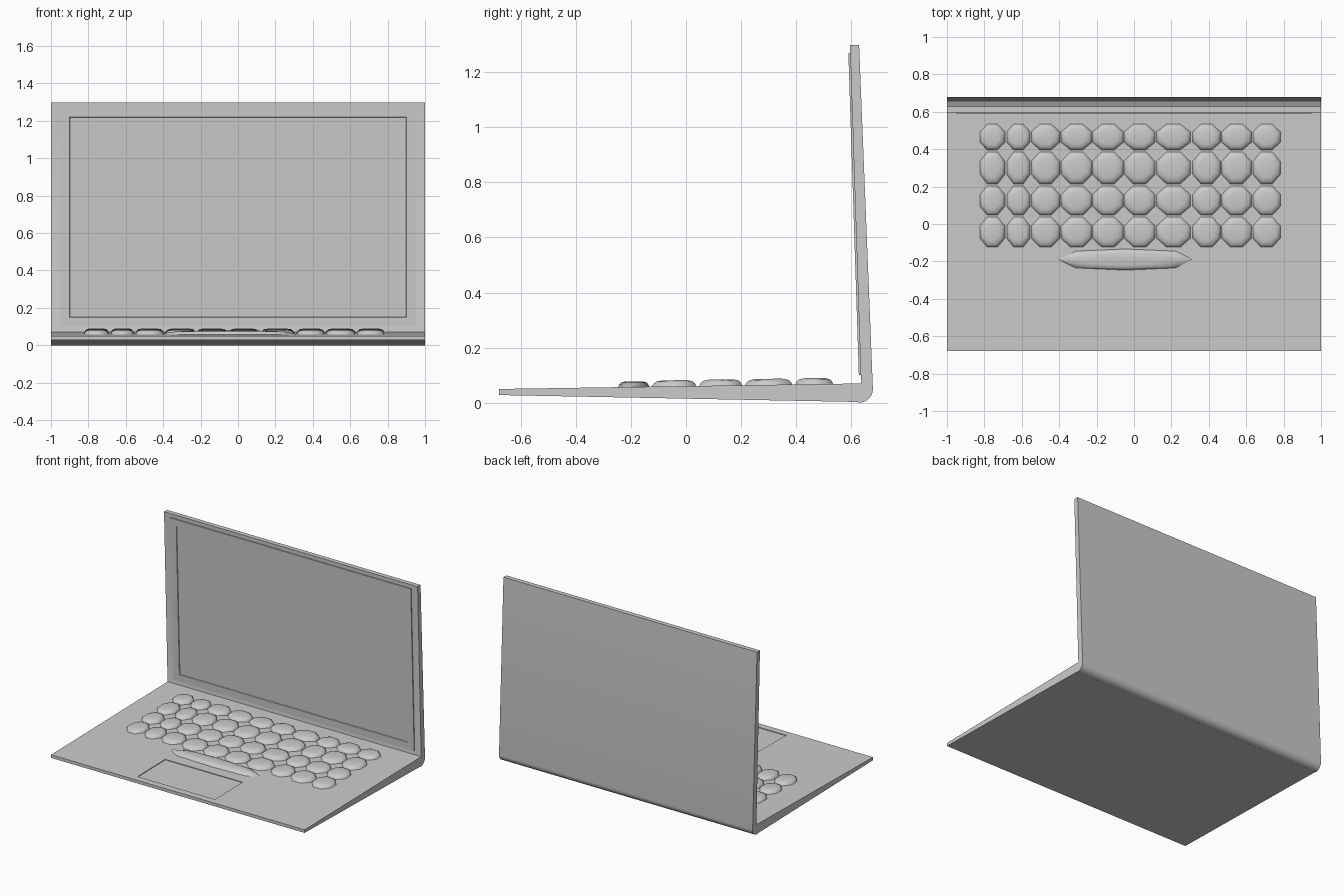
import bpy, bmesh, math
from mathutils import Matrix, Vector

if "Cube" in bpy.data.objects:
    bpy.data.objects.remove(bpy.data.objects["Cube"])


def finish(bm, name, smooth=None):
    bmesh.ops.recalc_face_normals(bm, faces=bm.faces[:])
    me = bpy.data.meshes.new(name)
    bm.to_mesh(me)
    bm.free()
    ob = bpy.data.objects.new(name, me)
    bpy.context.collection.objects.link(ob)
    if smooth:
        bpy.ops.object.select_all(action='DESELECT')
        ob.select_set(True)
        bpy.context.view_layer.objects.active = ob
        bpy.ops.object.shade_smooth_by_angle(angle=math.radians(smooth))
    return ob


def extrude_x(name, profile, x0, x1, smooth=None):
    """Closed (y, z) profile swept along x."""
    bm = bmesh.new()
    f = bm.faces.new([bm.verts.new((x0, y, z)) for y, z in profile])
    r = bmesh.ops.extrude_face_region(bm, geom=[f])
    vs = [g for g in r['geom'] if isinstance(g, bmesh.types.BMVert)]
    bmesh.ops.translate(bm, verts=vs, vec=(x1 - x0, 0, 0))
    return finish(bm, name, smooth)


def deck_z(y):
    return 0.05 + (y + 0.68) / 1.315 * 0.02


# Wedge-shaped base
base = extrude_x("base", [(-0.678, 0.028), (-0.678, 0.05), (0.635, 0.07),
                          (0.622, 0.003)], -1, 1)

# Shallow trackpad recess
d = 0.005
cut = extrude_x("trackpad_cutter", [
    (-0.63, deck_z(-0.63) - d), (-0.32, deck_z(-0.32) - d),
    (-0.32, 0.12), (-0.63, 0.12)], -0.35, 0.26)
mod = base.modifiers.new("trackpad", 'BOOLEAN')
mod.operation = 'DIFFERENCE'
mod.object = cut
mod.solver = 'EXACT'
bpy.context.view_layer.objects.active = base
bpy.ops.object.modifier_apply(modifier=mod.name)
bpy.data.objects.remove(cut)

# Upright lid with rounded hinge heel
heel = [(0.628 + 0.05 * math.sin(a), 0.05 - 0.05 * math.cos(a))
        for a in [i * math.pi / 14 for i in range(8)]]
heel = [(y, max(z, 0.0)) for y, z in heel]
extrude_x("lid", [(0.635, 0.07), (0.622, 0.003)] + heel +
          [(0.628, 1.297), (0.595, 1.297)], -1, 1, 30)

# Slightly raised bezel with inset display
p0, p1 = Vector((0, 0.635, 0.07)), Vector((0, 0.595, 1.297))
u = (p1 - p0).normalized()
n = Vector((0, -u.z, u.y))
bm = bmesh.new()
lo, hi, t = 0.03, 1.2, 0.007
bmesh.ops.create_cube(bm, size=1)
bmesh.ops.transform(bm, verts=bm.verts[:], matrix=Matrix.Translation(
    (0, 0, (lo + hi) / 2)) @ Matrix.Diagonal((1.9, 2 * t, hi - lo, 1)))
front = [f for f in bm.faces if f.normal.y < -0.5]
bmesh.ops.inset_region(bm, faces=front, thickness=0.07)
bmesh.ops.inset_region(bm, faces=front, thickness=0.003, depth=-0.004)
for v in bm.verts:
    v.co = p0 + Vector((v.co.x, 0, 0)) + u * v.co.z - n * v.co.y
finish(bm, "display_bezel")


def key(name, cx, cy, outline, height):
    """Domed cap made of shrinking rings of the outline."""
    bm = bmesh.new()
    rings = []
    for s, h in [(1.1, -0.004), (1.0, 0.45), (0.88, 0.8), (0.6, 1.0)]:
        rings.append([bm.verts.new((
            cx + x * s, cy + y * s,
            deck_z(cy + y * s) + (h * height if h > 0 else h))) for x, y in outline])
    k = len(outline)
    for a, b in zip(rings, rings[1:]):
        for i in range(k):
            bm.faces.new((a[i], a[(i + 1) % k], b[(i + 1) % k], b[i]))
    bm.faces.new(rings[-1])
    bm.faces.new(rings[0][::-1])
    finish(bm, name, 50)


# Keyboard: four rows of ten octagonal caps
cols = [(-0.757, 0.062), (-0.618, 0.058), (-0.473, 0.071), (-0.307, 0.077),
        (-0.139, 0.077), (0.03, 0.077), (0.211, 0.084), (0.388, 0.069),
        (0.548, 0.074), (0.709, 0.069)]
rows = [(0.465, 0.064), (0.3, 0.08), (0.126, 0.073), (-0.043, 0.075)]
r8 = 1 / math.cos(math.pi / 8)
octagon = [(r8 * math.cos(a), r8 * math.sin(a))
           for a in [math.pi / 8 + i * math.pi / 4 for i in range(8)]]
for r, (cy, hy) in enumerate(rows):
    for c, (cx, hx) in enumerate(cols):
        key(f"key_{r + 1}_{c + 1}", cx, cy,
            [(x * hx, y * hy) for x, y in octagon], 0.022)

# Long pointed space bar
half = [(0.335, 0.0), (0.25, 0.042), (0.0, 0.053), (-0.25, 0.042)]
key("space_bar", -0.045, -0.19, half + [(-x, -y) for x, y in half], 0.02)
